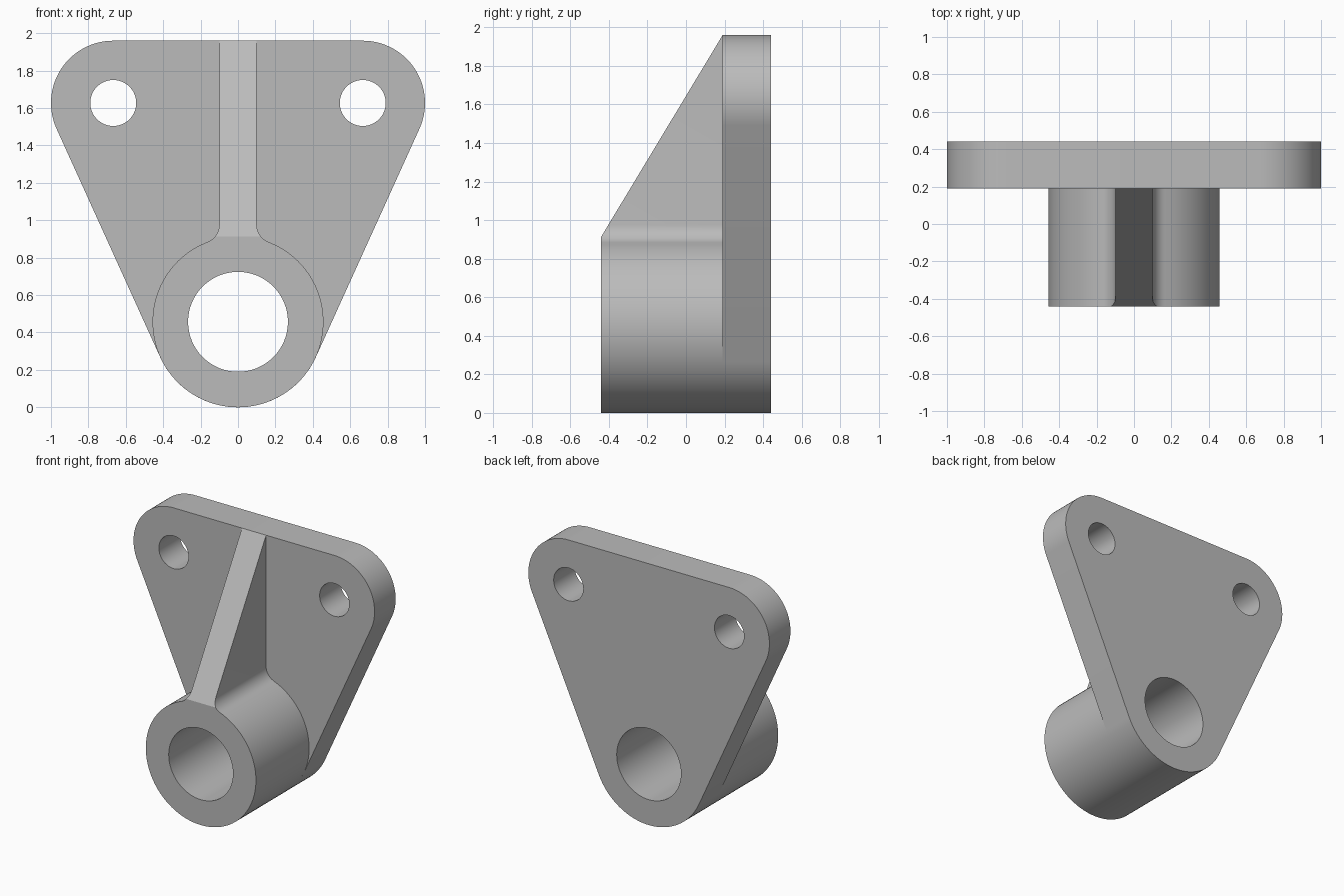
import bpy, bmesh
from math import pi, radians, sin, cos, acos, atan2, sqrt
from mathutils import Matrix, Vector

if "Cube" in bpy.data.objects:
    bpy.data.objects.remove(bpy.data.objects["Cube"])

# Main dimensions
FRONT, FACE, BACK = -0.44, 0.19, 0.44
TOP = 1.96
BOSS_R, BORE_R = 0.457, 0.267
EAR_X, EAR_Z, EAR_R, BOLT_R = 0.667, 1.627, 0.333, 0.123
RIB, FILLET = 0.1, 0.1

grey = bpy.data.materials.new("plain grey")
grey.use_nodes = True
grey.diffuse_color = (0.5, 0.5, 0.5, 1)
grey.node_tree.nodes["Principled BSDF"].inputs["Base Color"].default_value = grey.diffuse_color


def arc(x, z, r, a, b, n):
    """Points on an arc from angle a to angle b."""
    return [(x + r * cos(a + (b - a) * i / n), z + r * sin(a + (b - a) * i / n))
            for i in range(n + 1)]


def circle(x, z, r, n):
    return arc(x, z, r, 0, 2 * pi, n)[:-1]


def mirrored(half):
    """Close a right-hand half outline with its mirror image."""
    return half + [(-x, z) for x, z in reversed(half) if abs(x) > 1e-5]


def extrude_profile(name, loops, y0, y1):
    """Fill an outline with holes and extrude it from y0 to y1."""
    curve = bpy.data.curves.new(name, 'CURVE')
    curve.dimensions = '2D'
    curve.fill_mode = 'BOTH'
    curve.extrude = (y1 - y0) / 2
    for loop in loops:
        spline = curve.splines.new('POLY')
        spline.points.add(len(loop) - 1)
        for point, (x, z) in zip(spline.points, loop):
            point.co = (x, z, 0, 1)
        spline.use_cyclic_u = True
    obj = bpy.data.objects.new(name, curve)
    bpy.context.collection.objects.link(obj)
    bpy.ops.object.select_all(action='DESELECT')
    obj.select_set(True)
    bpy.context.view_layer.objects.active = obj
    bpy.ops.object.convert(target='MESH')
    obj = bpy.context.view_layer.objects.active
    bm = bmesh.new()
    bm.from_mesh(obj.data)
    bm.transform(Matrix.Translation((0, (y0 + y1) / 2, 0)) @ Matrix.Rotation(pi / 2, 4, 'X'))
    bmesh.ops.remove_doubles(bm, verts=bm.verts, dist=1e-5)
    return obj, bm


def finish(obj, bm):
    bmesh.ops.recalc_face_normals(bm, faces=bm.faces)
    bm.to_mesh(obj.data)
    bm.free()
    obj.data.materials.clear()
    obj.data.materials.append(grey)
    bpy.ops.object.shade_smooth_by_angle(angle=radians(30))


bore = circle(0, BOSS_R, BORE_R, 64)

# Mounting plate: rounded triangle tangent to the boss and both ears
dx, dz = EAR_X, EAR_Z - BOSS_R
tangent = atan2(dz, dx) - acos((BOSS_R - EAR_R) / sqrt(dx * dx + dz * dz))
half = arc(0, BOSS_R, BOSS_R, -pi / 2, tangent, 24) + arc(EAR_X, EAR_Z, EAR_R, tangent, pi / 2, 28)
bolts = [circle(s * EAR_X, EAR_Z, BOLT_R, 40) for s in (-1, 1)]
plate, bm = extrude_profile("mounting_plate", [mirrored(half), bore] + bolts, FACE, BACK)
finish(plate, bm)

# Boss with rib: barrel blended by fillets into an upright web
fx = RIB + FILLET
rise = sqrt((BOSS_R + FILLET) ** 2 - fx ** 2)
meet = atan2(rise, fx)
half = (arc(0, BOSS_R, BOSS_R, -pi / 2, meet, 40)
        + arc(fx, BOSS_R + rise, FILLET, meet - pi, -pi, 10)[1:]
        + [(RIB, TOP + 0.3)])
boss, bm = extrude_profile("boss_with_rib", [mirrored(half), bore], FRONT, FACE)

# Sloped cut from the front of the boss to the top of the plate
start = Vector((0, FRONT, 2 * BOSS_R))
slope = Vector((0, FACE, TOP)) - start
cut = bmesh.ops.bisect_plane(bm, geom=bm.verts[:] + bm.edges[:] + bm.faces[:], dist=1e-5,
                             plane_co=start, plane_no=(0, -slope.z, slope.y), clear_outer=True)
rim = [e for e in cut["geom_cut"] if isinstance(e, bmesh.types.BMEdge)]
bmesh.ops.holes_fill(bm, edges=rim, sides=0)
finish(boss, bm)
